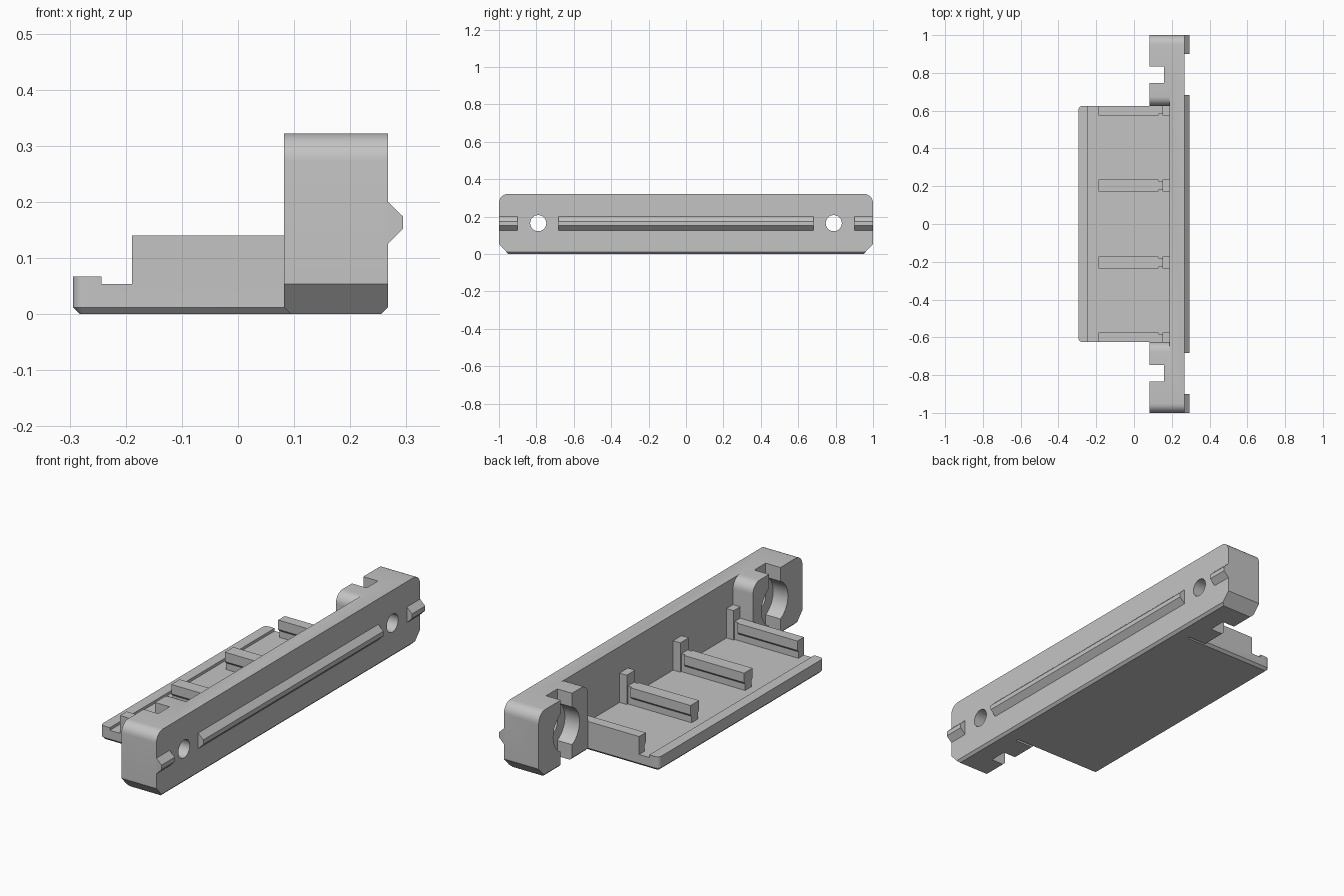
import bpy, bmesh
from math import sin, cos, pi, radians

cube = bpy.data.objects.get("Cube")
if cube:
    bpy.data.objects.remove(cube, do_unlink=True)

grey = bpy.data.materials.new("light_grey")
grey.use_nodes = True
grey.diffuse_color = (0.55, 0.55, 0.55, 1)
grey.node_tree.nodes["Principled BSDF"].inputs["Base Color"].default_value = (0.55, 0.55, 0.55, 1)

# Main dimensions
BACK, INNER, FACE = 0.082, 0.188, 0.267
TOP, FLOOR, HALF = 0.322, 0.054, 0.625
EDGE, ROUND = 0.012, 0.05
HOLE_Y, HOLE_Z = 0.79, 0.165


def arc(cx, cy, r, start, end, steps=8):
    """Points along a circular arc, angles in degrees."""
    angles = [radians(start + (end - start) * i / steps) for i in range(steps + 1)]
    return [(cx + r * cos(a), cy + r * sin(a)) for a in angles]


def prism(name, outline, axis, lo, hi):
    """Extrude a 2D outline along an axis; the outline uses the other two axes in order."""
    place = {"x": lambda p, d: (d, p[0], p[1]),
             "y": lambda p, d: (p[0], d, p[1]),
             "z": lambda p, d: (p[0], p[1], d)}[axis]
    bm = bmesh.new()
    base = bm.faces.new([bm.verts.new(place(p, lo)) for p in outline])
    moved = bmesh.ops.extrude_face_region(bm, geom=[base])["geom"]
    shift = place((0, 0), hi - lo)
    bmesh.ops.translate(bm, vec=shift, verts=[g for g in moved if isinstance(g, bmesh.types.BMVert)])
    bmesh.ops.recalc_face_normals(bm, faces=bm.faces)
    mesh = bpy.data.meshes.new(name)
    bm.to_mesh(mesh)
    bm.free()
    mesh.materials.append(grey)
    obj = bpy.data.objects.new(name, mesh)
    bpy.context.scene.collection.objects.link(obj)
    return obj


def rect(a0, a1, b0, b1):
    return [(a0, b0), (a1, b0), (a1, b1), (a0, b1)]


def box(name, x, y, z):
    return prism(name, rect(*x, *y), "z", *z)


def combine(obj, cutter, operation="DIFFERENCE"):
    """Apply a boolean and discard the cutter."""
    cutter.hide_render = True
    mod = obj.modifiers.new("cut", "BOOLEAN")
    mod.operation, mod.object, mod.solver = operation, cutter, "EXACT"
    bpy.context.view_layer.update()
    graph = bpy.context.evaluated_depsgraph_get()
    mesh = bpy.data.meshes.new_from_object(obj.evaluated_get(graph))
    obj.modifiers.clear()
    obj.data = mesh
    bpy.data.objects.remove(cutter, do_unlink=True)


def smooth(obj):
    bpy.ops.object.select_all(action="DESELECT")
    obj.select_set(True)
    bpy.context.view_layer.objects.active = obj
    bpy.ops.object.shade_smooth_by_angle(angle=radians(30))


# Front frame: rounded top corners, chamfered bottom corners
outline = [(-0.95, 0), (0.95, 0), (1, FLOOR)]
outline += arc(1 - ROUND, TOP - ROUND, ROUND, 0, 90)
outline += arc(ROUND - 1, TOP - ROUND, ROUND, 90, 180) + [(-1, FLOOR)]
frame = prism("front_frame", outline, "x", BACK, FACE)
side = [(BACK + EDGE, 0), (FACE - EDGE, 0), (FACE, EDGE), (FACE, 1), (BACK, 1), (BACK, EDGE)]
combine(frame, prism("edge_trim", side, "y", -2, 2), "INTERSECT")

# Opening between the posts, flared at the top to round them over
opening = [(-HALF, -1), (HALF, -1)]
opening += arc(HALF + ROUND, TOP - ROUND, ROUND, 180, 90)
opening += [(HALF + ROUND, 1), (-HALF - ROUND, 1)]
opening += arc(-HALF - ROUND, TOP - ROUND, ROUND, 90, 0)
combine(frame, prism("opening_cutter", opening, "x", -1, INNER))

# Screw holes with a head pocket and a vertical slot behind
for s in (-1, 1):
    y = s * HOLE_Y
    combine(frame, box("slot_cutter", (0, 0.16), (y - 0.043, y + 0.043), (-1, 1)))
    for radius, depth in ((0.1, 0.16), (0.043, 1)):
        circle = arc(y, HOLE_Z, radius, 0, 360, 40)[:-1]
        combine(frame, prism("hole_cutter", circle, "x", -0.01, depth))
smooth(frame)

# Snap ridges on the outer face
ridge = [(FACE - 0.01, 0.125), (FACE, 0.125), (0.294, 0.152),
         (0.294, 0.174), (FACE, 0.2), (FACE - 0.01, 0.2)]
for name, lo, hi in (("middle_ridge", -0.683, 0.683),
                     ("end_ridge", 0.9, 1), ("end_ridge", -1, -0.9)):
    prism(name, ridge, "y", lo, hi)

# Tray with a bevelled underside and a raised back lip
REAR, CORNER = -0.294, 0.02
plan = [(INNER + 0.02, -HALF), (INNER + 0.02, HALF)]
plan += arc(REAR + CORNER, HALF - CORNER, CORNER, 90, 180, 5)
plan += arc(REAR + CORNER, CORNER - HALF, CORNER, 180, 270, 5)
tray = prism("tray", plan, "z", 0, 0.067)
bm = bmesh.new()
bm.from_mesh(tray.data)
under = [e for e in bm.edges if all(v.co.z < 0.001 for v in e.verts)
         and not all(v.co.x > INNER for v in e.verts)]
bmesh.ops.bevel(bm, geom=under, offset=EDGE, segments=1, affect="EDGES")
bm.to_mesh(tray.data)
bm.free()
combine(tray, box("floor_cutter", (-0.243, 1), (-1, 1), (FLOOR, 1)))
smooth(tray)

# Ribs on the tray floor, each with a narrow neck and a taller post
BAR = 0.14
for y, out in ((-0.6, -1), (-0.203, 0), (0.203, 0), (0.6, 1)):
    w = 0.025 if out else 0.032
    left = w if out == -1 else w - 0.008
    right = w if out == 1 else w - 0.008
    low = FLOOR - 0.01
    section = [(y - left, low), (y + right, low), (y + right, 0.085), (y + w, 0.095),
               (y + w, BAR), (y - w, BAR), (y - w, 0.095), (y - left, 0.085)]
    prism("rib", section, "x", -0.189, 0.13)
    box("rib_neck", (0.12, 0.16), (y - left, y + right), (low, BAR))
    box("rib_post", (0.15, INNER + 0.01), (y - w, y + w), (low, 0.195))
